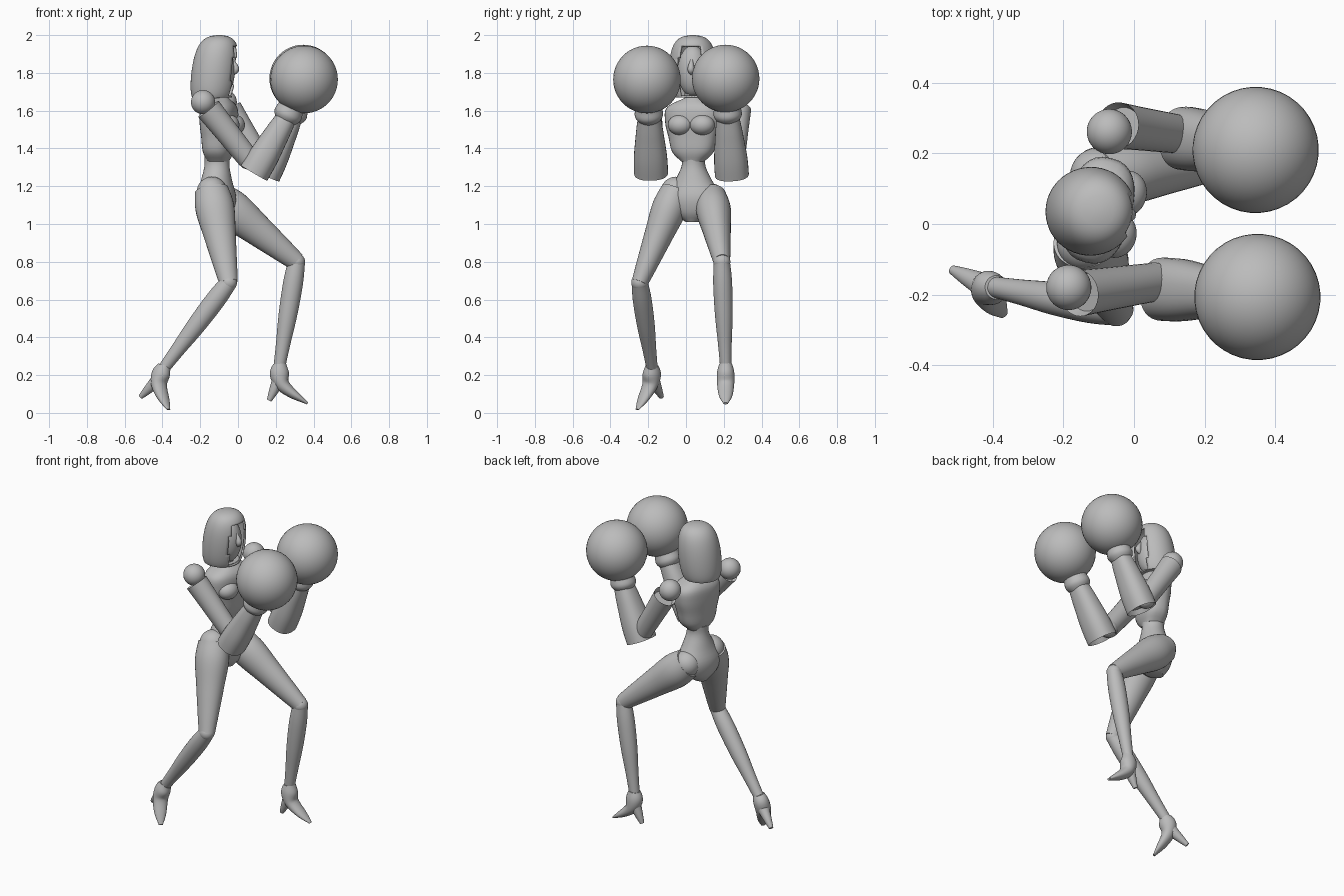
import bpy, bmesh, math
from mathutils import Vector, Matrix

cube = bpy.data.objects.get("Cube")
if cube:
    bpy.data.objects.remove(cube, do_unlink=True)

grey = bpy.data.materials.new("plain_grey")
grey.use_nodes = True
shade = (.5, .5, .5, 1)
grey.diffuse_color = shade
grey.node_tree.nodes["Principled BSDF"].inputs["Base Color"].default_value = shade

ACROSS = Vector((0, 1, 0))
UP = Vector((0, 0, 1))
SIDE = Vector((.25, 1, 0)).normalized()   # lateral direction of the turned body
FRONT = SIDE.cross(UP)
YAW = math.atan2(FRONT.y, FRONT.x)


def finish(name, bm):
    """Turn a bmesh into a shaded object."""
    bmesh.ops.recalc_face_normals(bm, faces=bm.faces)
    mesh = bpy.data.meshes.new(name)
    bm.to_mesh(mesh)
    bm.free()
    mesh.materials.append(grey)
    obj = bpy.data.objects.new(name, mesh)
    bpy.context.collection.objects.link(obj)
    bpy.ops.object.select_all(action='DESELECT')
    obj.select_set(True)
    bpy.context.view_layer.objects.active = obj
    bpy.ops.object.shade_smooth_by_angle(angle=math.radians(35))
    return obj


def spline(*keys):
    """Smooth function of t in [0, 1] through evenly spaced numbers or vectors."""
    last = len(keys) - 1

    def value(t):
        i = min(max(int(t * last), 0), last - 1)
        f = t * last - i
        before, a, b, after = keys[max(i - 1, 0)], keys[i], keys[i + 1], keys[min(i + 2, last)]
        leave, arrive = (b - before) / 2, (after - a) / 2
        ease = f * f * (3 - 2 * f)
        return (a + (b - a) * ease + leave * (f * (1 - f) ** 2) - arrive * (f * f * (1 - f)))
    return value


def tube(name, path, width, depth, ref=ACROSS, flat=False, power=1, hollow=0, cut=None,
         steps=20, sides=32):
    """Loft oval sections; width, depth and path are functions of t along the part."""
    bm = bmesh.new()
    rings = []
    for i in range(steps + 1):
        t = i / steps
        along = UP if flat else (path(min(t + .02, 1)) - path(max(t - .02, 0))).normalized()
        u = (ref - along * ref.dot(along)).normalized()
        v = u.cross(along)
        ring = []
        for k in range(sides):
            c, s = math.cos(math.tau * k / sides), math.sin(math.tau * k / sides)
            c = math.copysign(abs(c) ** power, c) * width(t)
            s = math.copysign(abs(s) ** power, s) * depth(t)
            ring.append(bm.verts.new(path(t) + u * c + v * s))
        rings.append(ring)
    for low, high in zip(rings, rings[1:]):
        for k in range(sides):
            bm.faces.new((low[k], low[k - 1], high[k - 1], high[k]))
    start = bm.faces.new(rings[0])
    bm.faces.new(rings[-1])
    bmesh.ops.recalc_face_normals(bm, faces=bm.faces)
    if hollow:
        bmesh.ops.inset_region(bm, faces=[start], thickness=.012)
        bmesh.ops.translate(bm, verts=start.verts[:], vec=-start.normal * hollow)
    if cut:
        gone = [f for f in bm.faces if cut(f.calc_center_median())]
        bmesh.ops.delete(bm, geom=gone, context='FACES')
    return finish(name, bm)


def limb(name, path, width, ratio=1, **options):
    """Tube whose depth is a fixed ratio of its width."""
    return tube(name, path, width, lambda t: width(t) * ratio, **options)


def ball(name, centre, size):
    bm = bmesh.new()
    bmesh.ops.create_uvsphere(bm, u_segments=40, v_segments=24, radius=1)
    scale = Matrix.Diagonal((*size, 1))
    bm.transform(Matrix.Translation(centre) @ Matrix.Rotation(YAW, 4, 'Z') @ scale)
    return finish(name, bm)


def joint(name, centre, radius):
    return ball(name, centre, (radius, radius, radius))


def point(*coords):
    return Vector(coords)


# Torso: upright stacks of oval sections
def torso_part(name, low, high, width, extra, power):
    tube(name, spline(low, high), width, lambda t: extra + width(t) * .42,
         ref=SIDE, flat=True, power=power)


torso_part("hips_and_waist", point(-.12, .04, 1.01), point(-.11, .04, 1.36),
           spline(.04, .12, .15, .1, .063, .065), .04, 1)
torso_part("chest", point(-.105, .036, 1.33), point(-.1, .04, 1.67),
           spline(.06, .11, .13, .15, .14, .04), .03, .8)
limb("neck", spline(point(-.12, .036, 1.6), point(-.1, .036, 1.75)), lambda t: .043)
for label, sign in (("left", 1), ("right", -1)):
    spot = point(-.085, .04, 1.525) + FRONT * .05 + SIDE * sign * .06
    ball(label + "_bust", spot, (.058, .066, .055))


# Head: open hood around a simple face
def opening(p):
    angle = math.atan2(p.y - .036, p.x + .11) - YAW / 2
    half = .7 if p.z < 1.88 else .5
    return 1.675 < p.z < 1.94 and abs(angle) < half


def dome(t):
    return .13 * math.sqrt(1.01 - t ** 4) * (1 - .18 * (1 - t) ** 4)


hood = limb("hood", spline(point(-.138, .036, 1.67), point(-.1, .036, 2)), dome, .98,
            ref=SIDE, flat=True, cut=opening, steps=36, sides=48)
hood.modifiers.new("thickness", 'SOLIDIFY').thickness = .012
ball("face", point(-.095, .036, 1.81), (.078, .08, .135))
limb("nose", spline(point(-.03, .03, 1.87), point(-.012, .026, 1.82), point(-.03, .03, 1.79)),
     spline(.006, .018, .006), sides=12)

# Arms: shoulder, elbow, sleeve base, wrist and glove centres
arms = {
    "right": (point(-.185, -.18, 1.645), point(.055, -.165, 1.345), point(.085, -.185, 1.27),
              point(.255, -.195, 1.56), point(.35, -.207, 1.765)),
    "left": (point(-.07, .262, 1.645), point(.125, .255, 1.33), point(.145, .243, 1.26),
             point(.285, .222, 1.56), point(.345, .21, 1.77)),
}
for label, (shoulder, elbow, base, wrist, glove) in arms.items():
    joint(label + "_shoulder", shoulder, .064)
    joint(label + "_elbow", elbow, .056)
    joint(label + "_glove", glove, .179)
    outward = ACROSS * math.copysign(.018, shoulder.y)
    limb(label + "_upper_arm", spline(shoulder.lerp(elbow, .12) + outward, elbow),
         spline(.066, .06, .055), 1.05, hollow=.03)
    limb(label + "_forearm", spline(base, wrist), spline(.09, .088, .074, .061), .9,
         power=.85, hollow=.03)
    limb(label + "_cuff", spline(wrist.lerp(glove, -.1), wrist.lerp(glove, .5)),
         spline(.05, .075, .07, .09))

# Legs: hip, knee, ankle, instep, toe, heel tip and the foot's sideways direction
legs = {
    "right": (point(-.14, -.05, 1.18), point(-.05, -.245, .69), point(-.39, -.18, .24),
              point(-.418, -.19, .15), point(-.368, -.258, .018), point(-.515, -.13, .085),
              point(1, 1, 0)),
    "left": (point(-.11, .135, 1.14), point(.31, .19, .8), point(.22, .21, .25),
             point(.235, .21, .15), point(.368, .21, .05), point(.165, .21, .065), ACROSS),
}
for label, (hip, knee, ankle, instep, toe, heel, across) in legs.items():
    joint(label + "_hip", hip.lerp(knee, .02), .08)
    joint(label + "_knee", knee, .045)
    limb(label + "_thigh", spline(hip, knee), spline(.08, .092, .075, .057, .044), 1.12)
    limb(label + "_shin", spline(knee, ankle), spline(.043, .05, .047, .036, .03), 1.05)
    sole = spline(.034, .046, .045, .036, .012)
    thin = spline(1, 1.1, .85, .65, .5)
    tube(label + "_foot", spline(ankle + UP * .01, instep, toe), sole,
         lambda t: sole(t) * thin(t), ref=across.normalized())
    limb(label + "_heel", spline(ankle.lerp(instep, .5), heel), spline(.043, .028, .013),
         ref=across.normalized())
